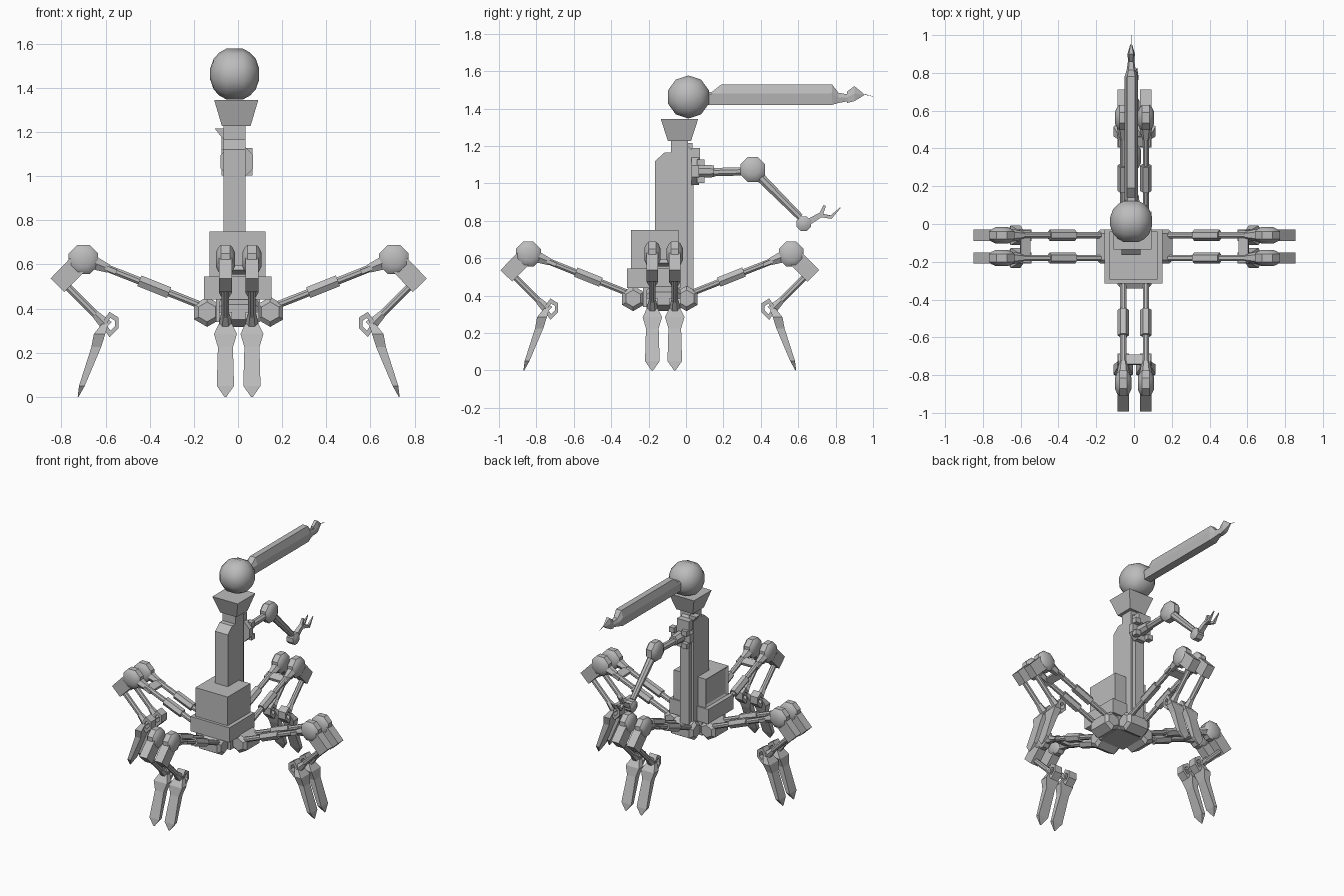
import bpy, bmesh, math
from mathutils import Matrix, Vector

cube = bpy.data.objects.get("Cube")
if cube:
    bpy.data.objects.remove(cube)

metal = bpy.data.materials.new("grey_metal")
metal.use_nodes = True
GREY = (0.5, 0.5, 0.5, 1)
metal.diffuse_color = GREY
metal.node_tree.nodes["Principled BSDF"].inputs["Base Color"].default_value = GREY
ID = Matrix.Identity(4)
CX = -0.015  # the mast sits slightly off centre


def finish(name, bm, M=ID, smooth=False):
    bmesh.ops.recalc_face_normals(bm, faces=bm.faces)
    mesh = bpy.data.meshes.new(name)
    bm.to_mesh(mesh)
    bm.free()
    mesh.materials.append(metal)
    if smooth:
        mesh.shade_smooth()
        mesh.set_sharp_from_angle(angle=math.radians(35))
    ob = bpy.data.objects.new(name, mesh)
    ob.matrix_world = M
    bpy.context.collection.objects.link(ob)
    return ob


def loft(name, sections, M=ID, smooth=False):
    bm = bmesh.new()
    rings = [[bm.verts.new(p) for p in s] for s in sections]
    n = len(rings[0])
    for a, b in zip(rings, rings[1:]):
        for i in range(n):
            j = (i + 1) % n
            bm.faces.new((a[i], a[j], b[j], b[i]))
    bm.faces.new(rings[0])
    bm.faces.new(rings[-1])
    return finish(name, bm, M, smooth)


def prism_y(name, profile, t, half, M=ID):
    """Extrude an (x, z) profile along y."""
    return loft(name, [[(x, y, z) for x, z in profile] for y in (t - half, t + half)], M)


def prism_x(name, profile, c, half):
    """Extrude a (y, z) profile along x."""
    return loft(name, [[(x, y, z) for y, z in profile] for x in (c - half, c + half)])


def block(name, x0, x1, y0, y1, z0, z1, M=ID):
    return prism_y(name, [(x0, z0), (x1, z0), (x1, z1), (x0, z1)], (y0 + y1) / 2, (y1 - y0) / 2, M)


def rod(name, a, b, r1, r2=None, sides=8, M=ID):
    a, b = Vector(a), Vector(b)
    bm = bmesh.new()
    turn = (b - a).to_track_quat('Z', 'Y').to_matrix().to_4x4()
    bmesh.ops.create_cone(bm, cap_ends=True, segments=sides, radius1=r1,
                          radius2=r1 if r2 is None else r2, depth=(b - a).length,
                          matrix=Matrix.Translation((a + b) / 2) @ turn @ Matrix.Rotation(math.pi / sides, 4, 'Z'))
    return finish(name, bm, M, sides > 6)


def turned(name, centre, axis, stations, sides, M=ID, smooth=True):
    """Mirrored drum: (offset, radius) stations along the x or y axis."""
    c = Vector(centre)
    full = [(-o, r) for o, r in stations] + [(o, r) for o, r in reversed(stations)]
    secs = []
    for o, r in full:
        ring = []
        for i in range(sides):
            a = math.tau * (i + 0.5) / sides
            u, v = r * math.cos(a), r * math.sin(a)
            ring.append(c + Vector((o, u, v) if axis == 'x' else (u, o, v)))
        secs.append(ring)
    return loft(name, secs, M, smooth)


DRUM = [(0.043, 0.035), (0.032, 0.06), (0.02, 0.072)]
HIP = [(0.09, 0.045), (0.07, 0.068)]

# Base and body boxes
block("base_block", -0.155, 0.152, -0.315, -0.03, 0.44, 0.545)
block("under_core", -0.1, 0.1, -0.23, -0.04, 0.34, 0.45)
housing = block("body_housing", -0.13, 0.125, -0.295, -0.04, 0.54, 0.75)
bm = bmesh.new()
bm.from_mesh(housing.data)
side = [f for f in bm.faces if f.normal.x < -0.9]
bmesh.ops.inset_region(bm, faces=side, thickness=0.025, depth=-0.012)
bm.to_mesh(housing.data)
bm.free()

# Mast, spine and collar
prism_x("mast", [(-0.165, 0.6), (-0.165, 1.12), (-0.115, 1.165), (-0.08, 1.165), (-0.08, 1.24),
                 (0.01, 1.24), (0.01, 0.42), (-0.05, 0.42), (-0.05, 0.6)], CX, 0.05)
prism_x("spine", [(0, 0.36), (0.04, 0.4), (0.04, 1.17), (0.01, 1.2), (0, 1.2)], CX, 0.035)


def rect(cx, cy, hx, hy, z):
    return [(cx + sx * hx, cy + sy * hy, z) for sx, sy in ((-1, -1), (1, -1), (1, 1), (-1, 1))]


loft("collar", [rect(-0.008, -0.035, 0.065, 0.062, 1.227), rect(-0.008, -0.035, 0.1, 0.1, 1.345)])

# Head
turned("head", (CX, 0.013, 1.462), 'x',
       [(0.111, 0.025), (0.095, 0.07), (0.07, 0.097), (0.038, 0.115)], 10)


# Long barrel with nozzle and needle
def barrel_ring(y, lo, mid, hi, w):
    return [(CX + x * w, y, z) for x, z in
            ((-1, mid), (-0.6, hi), (0.6, hi), (1, mid), (0.8, lo), (-0.8, lo))]


loft("barrel", [barrel_ring(*s) for s in (
    (0.09, 1.42, 1.46, 1.49, 0.03), (0.14, 1.42, 1.48, 1.49, 0.035), (0.19, 1.42, 1.48, 1.53, 0.035),
    (0.78, 1.42, 1.48, 1.53, 0.035), (0.815, 1.43, 1.46, 1.485, 0.024), (0.87, 1.44, 1.46, 1.475, 0.016))])
loft("nozzle", [barrel_ring(*s) for s in (
    (0.86, 1.43, 1.46, 1.49, 0.016), (0.9, 1.44, 1.48, 1.52, 0.02), (0.95, 1.47, 1.475, 1.48, 0.005))])
rod("needle", (CX, 0.94, 1.48), (CX, 1.0, 1.465), 0.003, 0.001, 4)

# Rear arm
AX = -0.005
block("shoulder_bracket", -0.075, 0.02, 0.03, 0.075, 1.12, 1.19)
prism_y("shoulder_ledge", [(-0.105, 1.215), (-0.05, 1.215), (-0.05, 1.17), (-0.07, 1.17)], 0.01, 0.025)
rod("shoulder_disc", (AX, 0.03, 1.065), (AX, 0.07, 1.065), 0.08)
for s in (-1, 1):
    for t in (-1, 1):
        block("shoulder_lug", AX + s * 0.05 - 0.02, AX + s * 0.05 + 0.02, 0.06, 0.1,
              1.065 + t * 0.045 - 0.018, 1.065 + t * 0.045 + 0.018)
rod("shoulder_socket", (AX, 0.06, 1.065), (AX, 0.15, 1.065), 0.04, 0.034)
rod("upper_arm", (AX, 0.14, 1.06), (AX, 0.32, 1.065), 0.024)
turned("elbow", (AX, 0.357, 1.075), 'x', DRUM, 8)
rod("forearm", (AX, 0.4, 1.03), (AX, 0.61, 0.82), 0.027, 0.02)
turned("wrist", (AX, 0.63, 0.785), 'x', [(0.035, 0.022), (0.024, 0.042)], 8)
rod("hand", (AX, 0.65, 0.79), (AX, 0.725, 0.835), 0.024, 0.018, 4)
for s in (-1, 1):
    x = AX + s * 0.02
    rod("finger_base", (AX, 0.715, 0.83), (x, 0.775, 0.82), 0.013, 0.012, 4)
    rod("finger_tip", (x, 0.77, 0.815), (x, 0.825, 0.87), 0.013, 0.003, 4)
rod("thumb", (AX, 0.72, 0.83), (AX, 0.742, 0.882), 0.016, 0.01, 4)


# One leg in local space: x outward, y sideways, z up
def leg(M, t):
    rod("thigh_rod", (0.16, t, 0.41), (0.65, t, 0.605), 0.018, M=M)
    rod("thigh_sleeve", (0.315, t, 0.472), (0.45, t, 0.526), 0.03, sides=6, M=M)
    rod("knee_socket", (0.59, t, 0.581), (0.65, t, 0.605), 0.022, 0.034, 6, M)
    turned("knee", (0.703, t, 0.622), 'y', DRUM, 8, M)
    prism_y("shin_mount", [(0.852, 0.536), (0.789, 0.475), (0.7, 0.565), (0.763, 0.628)], t, 0.03, M)
    rod("shin_rod", (0.795, t, 0.52), (0.62, t, 0.345), 0.018, M=M)
    rod("shin_cuff", (0.65, t, 0.375), (0.595, t, 0.32), 0.02, 0.032, 6, M)
    # Open ankle ring
    outer = [(0.545, 0.36), (0.585, 0.385), (0.61, 0.35), (0.605, 0.3), (0.585, 0.27), (0.545, 0.31)]
    mid = Vector((0.577, 0.33))
    inner = [mid + (Vector(p) - mid) * 0.5 for p in outer]
    bm = bmesh.new()
    loops = [[bm.verts.new((p[0], t + y, p[1])) for p in prof]
             for prof, y in ((outer, -0.03), (outer, 0.03), (inner, 0.03), (inner, -0.03))]
    for k in range(4):
        a, b = loops[k], loops[(k + 1) % 4]
        for i in range(6):
            j = (i + 1) % 6
            bm.faces.new((a[i], a[j], b[j], b[i]))
    finish("ankle_ring", bm, M)
    # Tapered blade foot
    loft("blade_foot", [rect(x, t, hx, hy, z) for x, z, hx, hy in (
        (0.605, 0.33, 0.015, 0.03), (0.63, 0.285, 0.026, 0.052), (0.645, 0.225, 0.022, 0.034),
        (0.71, 0.05, 0.013, 0.039), (0.727, 0, 0.002, 0.004))], M)


# Four leg pairs, one per side
for k in range(4):
    M = Matrix.Translation((0.003, -0.12 if k % 2 == 0 else -0.14, 0)) @ Matrix.Rotation(k * math.pi / 2, 4, 'Z')
    turned("hip", (0.143, 0, 0.385), 'y', HIP, 6, M, False)
    prism_y("leg_link", [(0.55, 0.575), (0.6, 0.595), (0.607, 0.575), (0.557, 0.555)], 0, 0.085, M)
    for t in (-0.06, 0.06):
        leg(M, t)
